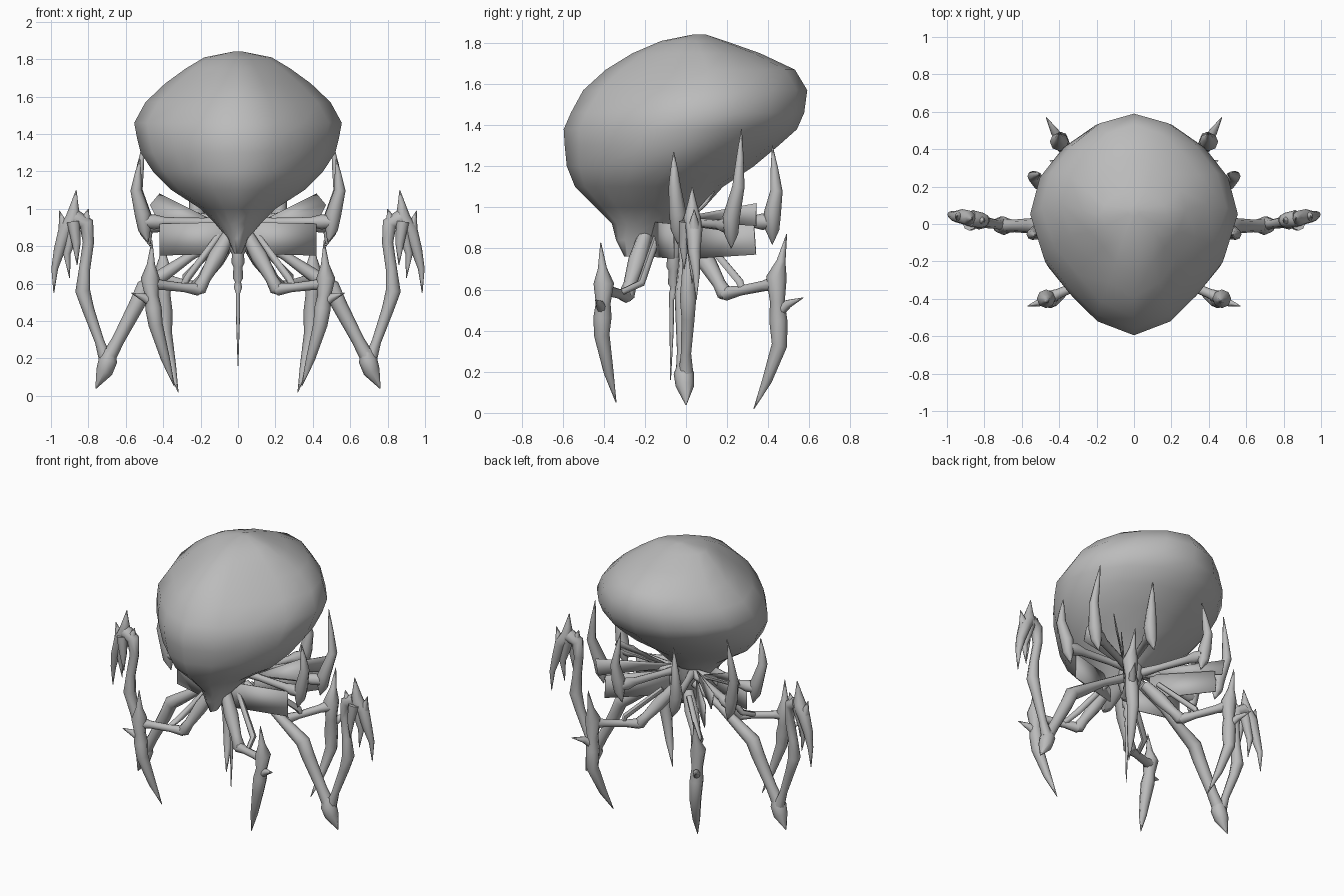
import bpy, bmesh, math
from mathutils import Vector

if "Cube" in bpy.data.objects:
    bpy.data.objects.remove(bpy.data.objects["Cube"])

shell = bpy.data.materials.new("plain grey")
shell.diffuse_color = (0.5, 0.5, 0.5, 1)
shell.use_nodes = True
shell.node_tree.nodes["Principled BSDF"].inputs["Base Color"].default_value = shell.diffuse_color


def finish(name, bm, angle=60):
    bmesh.ops.recalc_face_normals(bm, faces=bm.faces)
    me = bpy.data.meshes.new(name)
    bm.to_mesh(me)
    bm.free()
    me.materials.append(shell)
    ob = bpy.data.objects.new(name, me)
    bpy.context.collection.objects.link(ob)
    bpy.ops.object.select_all(action='DESELECT')
    ob.select_set(True)
    bpy.context.view_layer.objects.active = ob
    bpy.ops.object.shade_smooth_by_angle(angle=math.radians(angle))
    return ob


def mirror(ob):
    m = ob.modifiers.new("mirror", 'MIRROR')
    m.use_mirror_merge = False


def skin(bm, rings):
    n = len(rings[0])
    for a, b in zip(rings, rings[1:]):
        for i in range(n):
            j = (i + 1) % n
            bm.faces.new((a[i], a[j], b[j], b[i]))
    bm.faces.new(rings[0])
    bm.faces.new(rings[-1])


def limb(name, *paths, sides=8, both=True):
    """Tapered tubes, each point is x, y, z, radius."""
    bm = bmesh.new()
    for path in paths:
        pts = [Vector(p[:3]) for p in path]
        side = None
        rings = []
        for i, p in enumerate(pts):
            d = (pts[min(i + 1, len(pts) - 1)] - pts[max(i - 1, 0)]).normalized()
            if side is None:
                side = d.orthogonal()
            side = (side - d * side.dot(d)).normalized()
            up = d.cross(side)
            r = path[i][3]
            rings.append([bm.verts.new(p + r * (side * math.cos(t) + up * math.sin(t)))
                          for t in (k * math.tau / sides for k in range(sides))])
        skin(bm, rings)
    ob = finish(name, bm)
    if both:
        mirror(ob)


# Bulbous body: z, front y, back y, half width
levels = [(.76, -.30, -.22, .02), (.84, -.34, -.12, .055), (.92, -.36, 0, .12),
          (1.0, -.44, .09, .2), (1.1, -.54, .18, .355), (1.2, -.58, .33, .455),
          (1.3, -.59, .45, .52), (1.38, -.595, .54, .54), (1.46, -.56, .575, .555),
          (1.57, -.5, .59, .495), (1.67, -.39, .53, .39), (1.75, -.26, .36, .28),
          (1.81, -.12, .19, .18), (1.84, .03, .1, .03)]
bm = bmesh.new()
rings = []
for z, front, back, w in levels:
    mid = (front + back) / 2 + .04 * (back - front)
    high = min(1, max(0, (z - 1.45) / .2))
    ring = []
    for k in range(16):
        t = k * math.tau / 16
        c, s = math.cos(t), math.sin(t)
        pinch = 1 - math.sin(2 * t) ** 2 * (.1 + .07 * high if s < 0 else .035 + .04 * high)
        ring.append(bm.verts.new((w * c * pinch,
                                  mid + s * pinch * (back - mid if s > 0 else mid - front), z)))
    rings.append(ring)
skin(bm, rings)
finish("body", bm, 70)

# Hub under the body and hanging stinger
limb("hub", [(0, -.04, 1.0, .09), (0, -.04, .9, .08), (0, -.05, .82, .06), (0, -.06, .75, .03)],
     both=False)
limb("stinger", [(0, -.06, .8, .03), (0, -.06, .71, .035), (0, -.06, .69, .024),
                 (0, -.06, .63, .028), (0, -.06, .61, .016), (0, -.06, .58, .022),
                 (0, -.07, .55, .012), (0, -.07, .4, .01), (0, -.075, .16, .002)], both=False)

# Front and rear walking legs with blades and thorns
for name, root, knee, joint, top, mid, tip, thorn in (
        ("front_leg", (.05, -.2, .86), (.21, -.29, .57), (.47, -.4, .6), (.46, -.415, .83),
         (.44, -.41, .38), (.34, -.34, .05), (.57, -.44, .55)),
        ("rear_leg", (.05, .05, .82), (.22, .19, .58), (.40, .44, .63), (.40, .49, .87),
         (.39, .455, .33), (.32, .33, .02), (.47, .57, .56))):
    R, K, J, M = map(Vector, (root, knee, joint, mid))
    T, top, thorn = Vector(tip), Vector(top), Vector(thorn)
    limb(name,
         [(*R, .035), (*R.lerp(K, .4), .045), (*R.lerp(K, .8), .032), (*K, .04),
          (*(K + (K - R) * .06), .02)],
         [(*K, .035), (*K.lerp(J, .3), .024), (*K.lerp(J, .75), .026), (*J, .04)],
         [(*top, .002), (*top.lerp(J, .55), .022), (*(J + Vector((0, 0, .03))), .05),
          (*J.lerp(M, .3), .036), (*J.lerp(M, .6), .044), (*M, .038),
          (*(M.lerp(T, .5) + (M - J).normalized() * .02), .024), (*T, .002)],
         [(*J.lerp(M, .5), .024), (*J.lerp(M, .4).lerp(thorn, .4), .022), (*thorn, .002)])
    # Slim twin strut beside the upper segment
    limb(name + "_strut", [(R.x + .05, R.y + .06, R.z, .018), (K.x + .06, K.y + .07, K.z + .06, .02),
                           (*K.lerp(J, .35), .016)], sides=6)

# Long side limbs: thigh, foot, raised forearm and claw
limb("side_limb",
     [(.06, -.01, .86, .03), (.25, -.01, .75, .025), (.44, -.01, .62, .04), (.5, -.01, .58, .045),
      (.54, -.01, .49, .042), (.64, -.01, .3, .034), (.7, -.01, .19, .04)],
     [(.685, -.01, .25, .028), (.695, -.01, .19, .05), (.715, -.005, .13, .045),
      (.76, 0, .04, .003)],
     [(.71, 0, .2, .035), (.74, 0, .29, .025), (.80, .01, .46, .032), (.83, .01, .56, .04),
      (.82, .01, .68, .03), (.80, .02, .82, .03), (.81, .02, .92, .04), (.87, .03, .95, .045)])
limb("side_claw",
     [(.865, .03, 1.1, .002), (.875, .03, 1.02, .022), (.88, .03, .95, .042),
      (.92, .04, .89, .04), (.955, .04, .78, .03), (.98, .05, .68, .018), (.985, .05, .55, .002)],
     [(.87, .03, .95, .04), (.89, .03, .85, .03), (.915, .03, .76, .02), (.90, .03, .63, .002)],
     [(.88, .0, .93, .035), (.865, -.01, .82, .024), (.86, -.01, .70, .002)],
     [(.82, .02, .93, .03), (.80, .02, 1.0, .002)],
     [(.93, .04, .9, .03), (.955, .04, .99, .002)])

# Six upper arms ending in raised spikes with a lower barb
for name, joint, bend, tip in (
        ("fore_arm_spike", (.5, -.04, .93), (.545, -.055, 1.1), (.525, -.06, 1.27)),
        ("middle_arm_spike", (.49, .22, .91), (.54, .255, 1.1), (.5, .27, 1.38)),
        ("back_arm_spike", (.21, .42, .93), (.23, .44, 1.08), (.2, .42, 1.3))):
    J, B = Vector(joint), Vector(bend)
    R = Vector((.05, .0, .93))
    limb(name,
         [(*R, .03), (*R.lerp(J, .3), .022), (*R.lerp(J, .75), .026), (*R.lerp(J, .88), .04),
          (*J, .035)],
         [(J.x - .02, J.y, J.z - .11, .002), (*(J + Vector((0, 0, -.04))), .034),
          (*(J + Vector((.01, 0, .04))), .042), (*B, .03), (*B.lerp(Vector(tip), .5), .018),
          (*tip, .002)])

# Thin plates fanning out from the hub
plates = {
    "rear_fin": [(.1, .03, .75), (.38, .34, .77), (.38, .33, .92), (.1, .03, .92)],
    "upper_fin": [(.1, .02, .93), (.43, .34, .91), (.45, .34, 1.02), (.1, .02, .96)],
    "side_fin": [(.12, .0, .93), (.44, .04, .96), (.47, .1, 1.02), (.42, .14, 1.08)],
    "front_fin": [(.05, -.17, .76), (.42, -.06, .75), (.42, -.06, .92), (.05, -.17, .93)],
}
for name, pts in plates.items():
    bm = bmesh.new()
    bm.faces.new([bm.verts.new(p) for p in pts])
    ob = finish(name, bm)
    mirror(ob)
    s = ob.modifiers.new("thickness", 'SOLIDIFY')
    s.thickness = .006
    s.offset = 0
